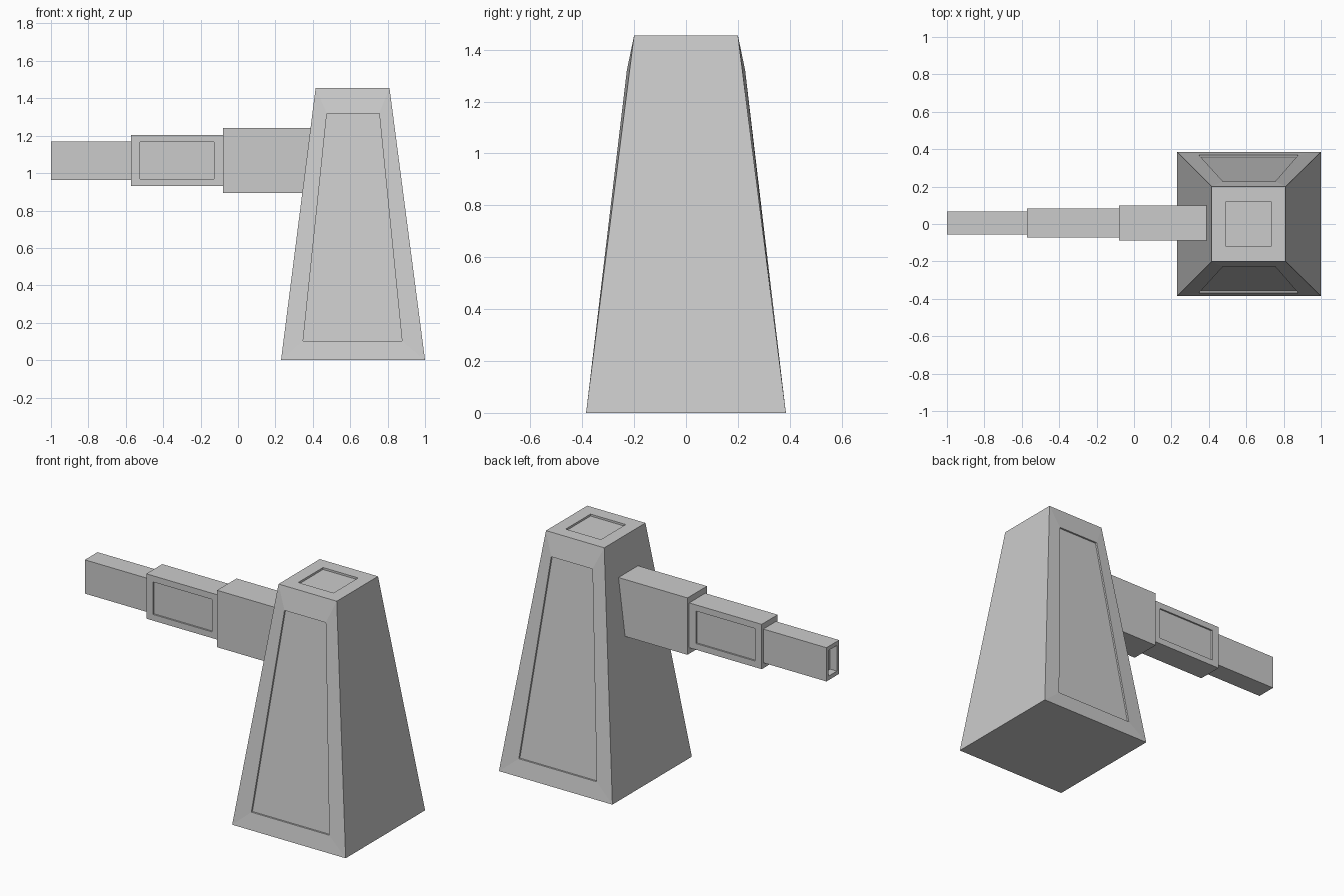
import bpy, bmesh
from mathutils import Vector

if "Cube" in bpy.data.objects:
    bpy.data.objects.remove(bpy.data.objects["Cube"])


def block(bottom, top, z0, z1):
    """Six-sided solid from two (x0, x1, y0, y1) rectangles; returns bmesh and named faces."""
    bm = bmesh.new()
    v = []
    for (x0, x1, y0, y1), z in ((bottom, z0), (top, z1)):
        v += [bm.verts.new((x, y, z)) for x, y in ((x0, y0), (x1, y0), (x1, y1), (x0, y1))]
    sides = {"bottom": (3, 2, 1, 0), "top": (4, 5, 6, 7), "front": (0, 1, 5, 4),
             "right": (1, 2, 6, 5), "back": (2, 3, 7, 6), "left": (3, 0, 4, 7)}
    return bm, {k: bm.faces.new([v[i] for i in ids]) for k, ids in sides.items()}


def panel(bm, face, place, push):
    """Swap a face for a border, a step along push and a sunken panel."""
    ring = list(face.verts)
    mid = face.calc_center_median()
    rim = [Vector(place(p.co, mid)) for p in ring]
    bm.faces.remove(face)
    for points in (rim, [p + Vector(push) for p in rim]):
        new = [bm.verts.new(p) for p in points]
        for i in range(4):
            j = (i + 1) % 4
            bm.faces.new((ring[i], ring[j], new[j], new[i]))
        ring = new
    bm.faces.new(ring)


def margin(border):
    """Shrink a face evenly toward its middle, per axis."""
    def place(p, mid):
        return [c - border[i] * (1 if c > mid[i] + 1e-5 else -1 if c < mid[i] - 1e-5 else 0)
                for i, c in enumerate(p)]
    return place


def finish(bm, name):
    bmesh.ops.recalc_face_normals(bm, faces=bm.faces)
    mesh = bpy.data.meshes.new(name)
    bm.to_mesh(mesh)
    bm.free()
    bpy.context.collection.objects.link(bpy.data.objects.new(name, mesh))


# Tapered tower with sunken panels on front, back and top
def tower_panel(p, mid):
    high, right = p.z > mid.z, p.x > mid.x
    if high:
        x, y, z = (0.755 if right else 0.475), 0.228, 1.32
    else:
        x, y, z = (0.877 if right else 0.348), 0.368, 0.102
    return x, (y if p.y > 0 else -y), z


bm, f = block((0.23, 1.0, -0.385, 0.385), (0.415, 0.81, -0.2, 0.2), 0, 1.455)
panel(bm, f["front"], tower_panel, (0, 0.011, 0))
panel(bm, f["back"], tower_panel, (0, -0.011, 0))
panel(bm, f["top"], margin((0.078, 0.08, 0)), (0, 0, -0.012))
finish(bm, "tower")

# Arm root, its inner end sloped to meet the tower wall
bm, f = block((-0.08, 0.348, -0.089, 0.1), (-0.08, 0.392, -0.089, 0.1), 0.893, 1.242)
finish(bm, "arm_root")

# Arm middle with a sunken panel on both sides
rect = (-0.572, -0.08, -0.072, 0.083)
bm, f = block(rect, rect, 0.93, 1.205)
panel(bm, f["front"], margin((0.047, 0, 0.038)), (0, 0.01, 0))
panel(bm, f["back"], margin((0.047, 0, 0.038)), (0, -0.01, 0))
finish(bm, "arm_middle")

# Arm tip with a hollow end
rect = (-1.0, -0.572, -0.056, 0.067)
bm, f = block(rect, rect, 0.963, 1.17)
panel(bm, f["left"], margin((0, 0.022, 0.025)), (0.045, 0, 0))
finish(bm, "arm_tip")
